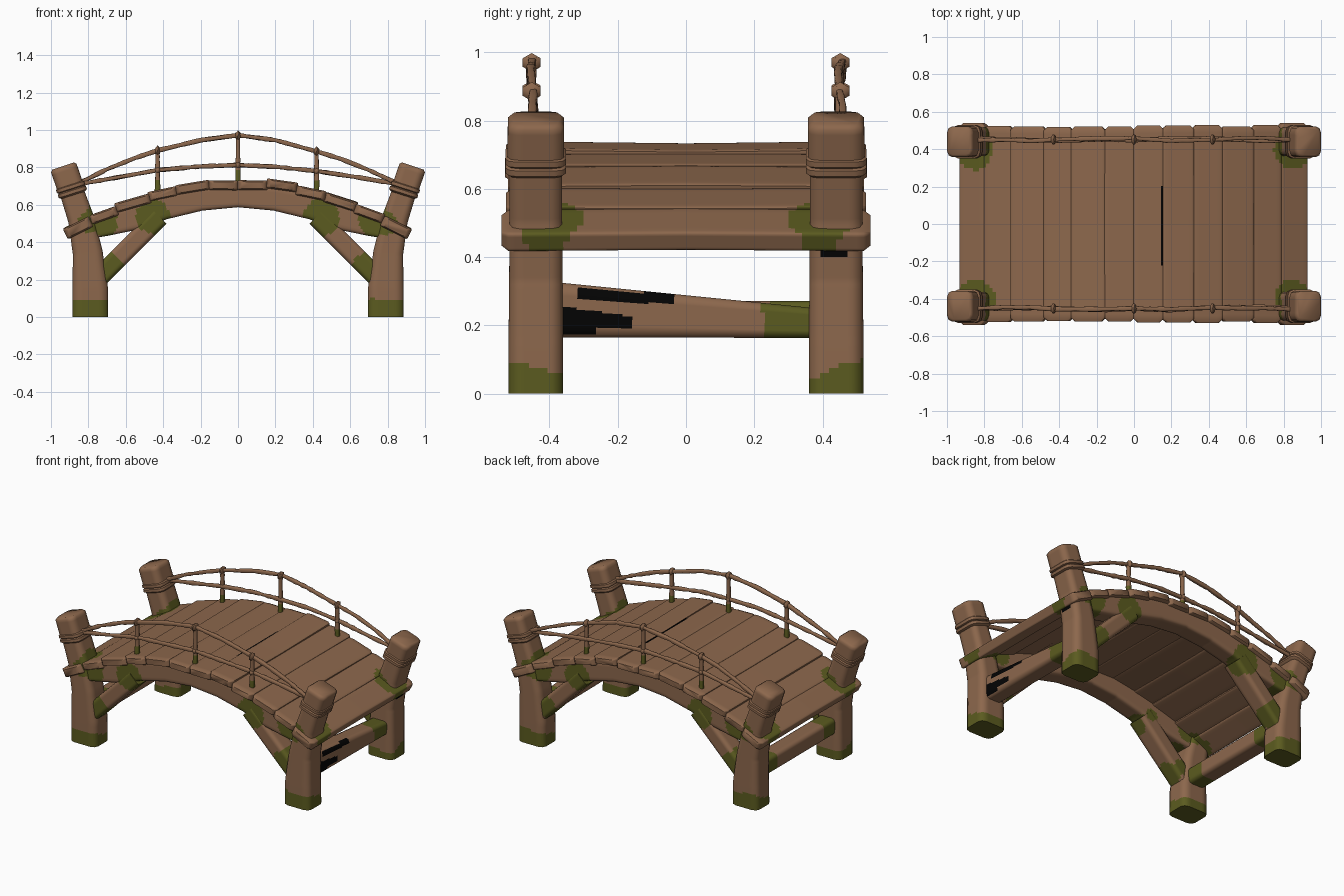
import bpy, bmesh, math, random
from mathutils import Vector, noise

if "Cube" in bpy.data.objects:
    bpy.data.objects.remove(bpy.data.objects["Cube"])

random.seed(4)


def material(name, rgb):
    m = bpy.data.materials.new(name)
    m.diffuse_color = (*rgb, 1)
    m.use_nodes = True
    m.node_tree.nodes["Principled BSDF"].inputs["Base Color"].default_value = m.diffuse_color
    return m


MATS = [material("brown wood", (0.265, 0.137, 0.073)),
        material("green moss", (0.105, 0.105, 0.014)),
        material("dark stain", (0.001, 0.001, 0.001))]

# moss patches, mirrored to all four corners: x, y, z, radius
BEAM_MOSS = [(0.73, 0.45, 0.515, 0.1), (0.45, 0.47, 0.535, 0.1), (0.69, 0.45, 0.265, 0.09)]
POST_MOSS = [(0.80, 0.44, 0.505, 0.098)]
PLANK_MOSS = [(0.84, 0.40, 0.5, 0.11)]


def moss_rule(c, patches=BEAM_MOSS):
    n = noise.noise(c * 8)
    p = Vector((abs(c.x), abs(c.y), c.z))
    return int(any((p - Vector(m[:3])).length < m[3] * (1 + 0.15 * n) for m in patches))


def post_rule(c):
    n = noise.noise(c * 8)
    if c.z < 0.055 + 0.3 * max(0, abs(c.y) - 0.39) + 0.02 * n:
        return 1
    if c.x > 0.86 and 0.39 < c.y < 0.47 and 0.405 < c.z < 0.435:
        return 2
    return moss_rule(c, POST_MOSS)


def plain_rule(c):
    return 0


def finish(bm, name, rule, angle=50):
    bmesh.ops.recalc_face_normals(bm, faces=bm.faces)
    for f in bm.faces:
        f.material_index = rule(f.calc_center_median())
        f.smooth = True
    me = bpy.data.meshes.new(name)
    bm.to_mesh(me)
    bm.free()
    for m in MATS:
        me.materials.append(m)
    me.set_sharp_from_angle(angle=math.radians(angle))
    ob = bpy.data.objects.new(name, me)
    bpy.context.collection.objects.link(ob)
    return ob


def section(c, k):
    """Unit square outline with rounded corners, k points along each side."""
    ts = [-c + 2 * c * i / (k - 1) for i in range(k)]
    r = c + (1 - c) * 0.707
    return ([(t, -1) for t in ts] + [(r, -r)] + [(1, t) for t in ts] + [(r, r)] +
            [(-t, 1) for t in ts] + [(-r, r)] + [(-1, -t) for t in ts] + [(-r, -r)])


def loft(name, pts, side, c=0.7, k=8, step=0.015, rule=moss_rule, jitter=0.0):
    """Sweep a rounded box along (x, y, z, half side, half height) points."""
    keys = [(Vector(p[:3]), p[3], p[4]) for p in pts]
    fine = [keys[0]]
    for (p, a, b), (q, a2, b2) in zip(keys, keys[1:]):
        n = max(1, round((q - p).length / step))
        for i in range(1, n + 1):
            t = i / n
            fine.append((p.lerp(q, t), a + (a2 - a) * t, b + (b2 - b) * t))
    bm = bmesh.new()
    rings = []
    for i, (p, a, b) in enumerate(fine):
        t = (fine[min(i + 1, len(fine) - 1)][0] - fine[max(i - 1, 0)][0]).normalized()
        s = (Vector(side) - t * t.dot(Vector(side))).normalized()
        u = t.cross(s)
        j = 1 + random.uniform(-jitter, jitter)
        rings.append([bm.verts.new(p + s * a * v * j + u * b * w * j) for v, w in section(c, k)])
    for r, r2 in zip(rings, rings[1:]):
        for i in range(len(r)):
            m = (i + 1) % len(r)
            bm.faces.new((r[i], r[m], r2[m], r2[i]))
    bm.faces.new(rings[0])
    bm.faces.new(rings[-1])
    return finish(bm, name, rule)


def deck_z(x):
    table = [(0, 0.735), (0.15, 0.732), (0.3, 0.712), (0.45, 0.675), (0.6, 0.62),
             (0.75, 0.555), (0.95, 0.455)]
    x = abs(x)
    for (a, za), (b, zb) in zip(table, table[1:]):
        if x <= b:
            return za + (zb - za) * (x - a) / (b - a)
    return table[-1][1]


# corner posts, with rope collars, and diagonal braces
POST = [(0.79, 0, 0.08, 0.096), (0.79, 0.15, 0.08, 0.095), (0.803, 0.34, 0.078, 0.08),
        (0.838, 0.52, 0.077, 0.07), (0.889, 0.67, 0.077, 0.065), (0.895, 0.69, 0.083, 0.072),
        (0.931, 0.795, 0.082, 0.072), (0.935, 0.807, 0.07, 0.061)]
for sx in (-1, 1):
    for sy in (-1, 1):
        y = 0.44 * sy
        loft("corner_post", [(sx * x, y, z, hy, hx) for x, z, hy, hx in POST], (0, 1, 0), c=0.6,
             rule=post_rule)
        for x, z in ((0.886, 0.668), (0.895, 0.694)):
            loft("rope_collar", [(sx * (x + d * 0.32), y, z + d, 0.089 - e, 0.079 - e)
                                 for d, e in ((-0.018, 0.014), (-0.008, 0), (0.008, 0), (0.018, 0.014))],
                 (0, 1, 0), c=0.6, k=3, rule=plain_rule)
        loft("diagonal_brace", [(sx * 0.79, y, 0.165, 0.06, 0.052), (sx * 0.42, y, 0.535, 0.066, 0.052)],
             (0, 1, 0), c=0.65)

# arched side beams under the deck
BOTTOM = [(0.88, 0.405), (0.72, 0.43), (0.55, 0.465), (0.4, 0.52), (0.2, 0.568), (0, 0.587)]
half = [(x, (deck_z(x) - 0.03 + b) / 2, (deck_z(x) - 0.03 - b) / 2) for x, b in BOTTOM]
arch = [(-x, z, h) for x, z, h in half] + [(x, z, h) for x, z, h in half[-2::-1]]
for sy in (-1, 1):
    loft("side_beam", [(x, sy * 0.44, z, 0.062, h) for x, z, h in arch], (0, 1, 0), c=0.75)


# deck planks, each slightly uneven, one with a dark gap beside it
def plank_rule(c):
    if 0.145 < c.x < 0.1555 and -0.22 < c.y < 0.2 and c.z > 0.695:
        return 2
    return moss_rule(c, PLANK_MOSS)


SEAMS = [-0.92, -0.79, -0.65, -0.475, -0.33, -0.155, 0, 0.155, 0.315, 0.465, 0.63, 0.775, 0.915]
for i, (a, b) in enumerate(zip(SEAMS, SEAMS[1:])):
    end = i in (0, len(SEAMS) - 2)
    mid = (a + b) / 2
    slope = Vector((b - a, 0, deck_z(b) - deck_z(a)))
    w = slope.length / 2 + 0.003
    side = slope.normalized()
    if not end:
        side.z = side.z * 0.85 + random.uniform(-0.04, 0.04)
    h = 0.03 if end else 0.026
    L = 0.54 if end else 0.525 + random.uniform(-0.008, 0.006)
    z = (deck_z(a) + deck_z(b)) / 2 - h + random.uniform(-0.004, 0.004) + (0.006 if i == 7 else 0)
    tw = random.uniform(-0.006, 0.006)
    loft("deck_plank", [(mid, -L, z, w - 0.02, h - 0.008), (mid, -L + 0.02, z, w, h),
                        (mid, 0, z + tw, w, h), (mid, L - 0.02, z, w, h),
                        (mid, L, z, w - 0.02, h - 0.008)], side, c=0.84, k=8, step=0.02, rule=plank_rule)


# lower cross beams between the posts
def cross_rule(c):
    n = noise.noise(c * 9)
    if c.y * (1 if c.x > 0 else -1) > 0.24 + 0.05 * n:
        return 1
    if c.x > 0.83:
        if -0.37 < c.y < -0.16 + 0.04 * n and 0.183 < c.z < 0.255 - (c.y + 0.36) * 0.15:
            return 2
        if -0.32 < c.y < -0.03 and abs(c.z - 0.29 + (c.y + 0.3) * 0.05) < 0.014 + 0.01 * n:
            return 2
    return 0


loft("right_cross_beam", [(0.79, -0.41, 0.247, 0.058, 0.082), (0.79, 0.41, 0.205, 0.058, 0.042)],
     (1, 0, 0), c=0.62, k=16, rule=cross_rule)
loft("left_cross_beam", [(-0.79, -0.41, 0.218, 0.058, 0.053), (-0.79, 0.41, 0.218, 0.058, 0.053)],
     (1, 0, 0), c=0.62, rule=lambda c: int(abs(c.y) > 0.25))

# rope rails, thin uprights and knots on both sides
UPPER = [(-0.85, 0.715), (-0.7, 0.79), (-0.55, 0.85), (-0.43, 0.89), (-0.2, 0.945), (0, 0.972),
         (0.2, 0.945), (0.42, 0.885), (0.55, 0.845), (0.7, 0.785), (0.85, 0.715)]
LOWER = [(-0.85, 0.71), (-0.65, 0.745), (-0.43, 0.785), (-0.2, 0.805), (0, 0.812),
         (0.2, 0.803), (0.42, 0.78), (0.65, 0.745), (0.85, 0.71)]
for sy in (-1, 1):
    for name, path in (("upper_rope", UPPER), ("lower_rope", LOWER)):
        loft(name, [(x, sy * (0.452 + random.uniform(-0.009, 0.009)), z, 0.011, 0.011) for x, z in path],
             (0, 1, 0), c=0.45, k=2, step=0.03, rule=plain_rule, jitter=0.22)
    for x, top, low in ((-0.43, 0.905, 0.785), (0, 0.985, 0.812), (0.42, 0.9, 0.78)):
        base = deck_z(x)
        loft("rail_upright", [(x, sy * 0.45, base - 0.03, 0.015, 0.015), (x, sy * 0.45, low, 0.012, 0.012),
                              (x, sy * 0.45, top, 0.012, 0.011)], (0, 1, 0), c=0.45, k=2, step=0.025,
             jitter=0.12, rule=lambda c: int(c.z < base + 0.05))
        for z, r in ((low, 0.022), (top - 0.015, 0.031)):
            bm = bmesh.new()
            bmesh.ops.create_icosphere(bm, subdivisions=1, radius=1)
            for v in bm.verts:
                v.co = Vector((x + v.co.x * 0.017, sy * 0.452 + v.co.y * r, z + v.co.z * (r * 0.9)))
            finish(bm, "rope_knot", plain_rule)
